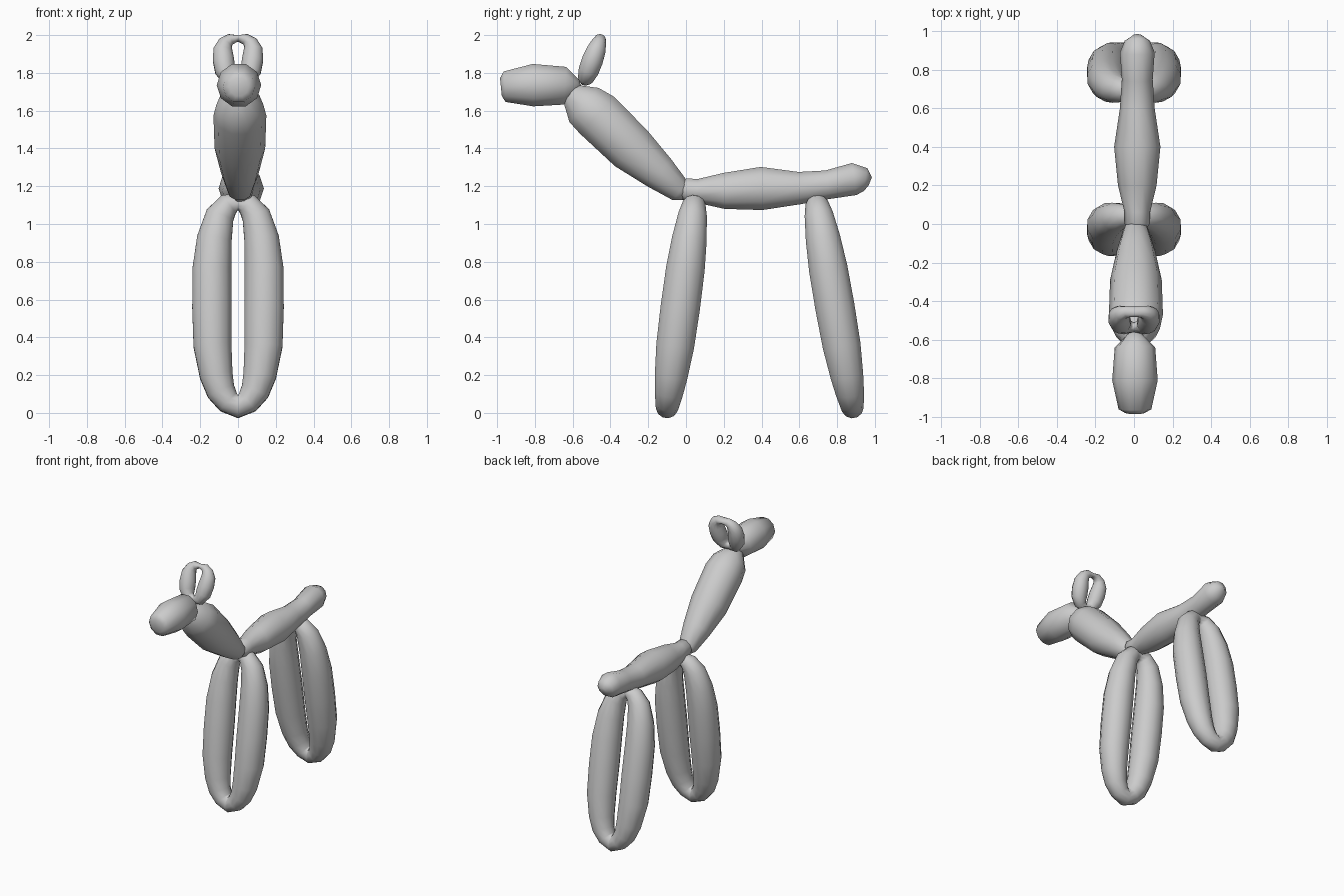
import bpy, bmesh, math
from mathutils import Vector

if "Cube" in bpy.data.objects:
    bpy.data.objects.remove(bpy.data.objects["Cube"])


def tube(name, pts, radii, normal, closed=False, sides=10):
    """Sweep a varying-radius ring along a planar path."""
    normal = Vector(normal).normalized()
    pts = [Vector(p) for p in pts]
    n = len(pts)
    bm = bmesh.new()
    rings = []
    for i, p in enumerate(pts):
        a = pts[(i - 1) % n] if closed or i else p
        b = pts[(i + 1) % n] if closed or i < n - 1 else p
        side = (b - a).normalized().cross(normal).normalized()
        ring = []
        for k in range(sides):
            t = 2 * math.pi * (k + 0.5) / sides
            r = radii[i]
            rs, rn = r if isinstance(r, tuple) else (r, r)
            ring.append(bm.verts.new(p + side * math.cos(t) * rs + normal * math.sin(t) * rn))
        rings.append(ring)
    for i in range(n if closed else n - 1):
        r0, r1 = rings[i], rings[(i + 1) % n]
        for k in range(sides):
            j = (k + 1) % sides
            bm.faces.new((r0[k], r0[j], r1[j], r1[k]))
    if not closed:
        bm.faces.new(rings[0])
        bm.faces.new(rings[-1])
    bmesh.ops.recalc_face_normals(bm, faces=bm.faces)
    me = bpy.data.meshes.new(name)
    bm.to_mesh(me)
    bm.free()
    for f in me.polygons:
        f.use_smooth = True
    ob = bpy.data.objects.new(name, me)
    bpy.context.collection.objects.link(ob)
    return ob


def balloon(name, stations, x):
    """Straight section: stations are (y, z, radius)."""
    return tube(name, [(x, y, z) for y, z, r in stations],
                [r for y, z, r in stations], (1, 0, 0))


def loop(name, half, bottom, top):
    """Folded loop: half is (x, fraction of height, radius), mirrored in x."""
    b, t = Vector((0, *bottom)), Vector((0, *top))
    full = half + [(-x, f, r) for x, f, r in half[-2:0:-1]]
    pts = [b.lerp(t, f) + Vector((x, 0, 0)) for x, f, r in full]
    return tube(name, pts, [r for x, f, r in full],
                (t - b).cross(Vector((1, 0, 0))), closed=True, sides=12)


# head
balloon("head", [(-.98, 1.725, .05), (-.96, 1.727, .085), (-.81, 1.735, .118),
                 (-.64, 1.732, .105), (-.585, 1.72, .05), (-.56, 1.70, .02)], .005)
# neck
balloon("neck", [(-.63, 1.72, .02), (-.605, 1.69, .065), (-.54, 1.63, .125),
                 (-.47, 1.575, .14), (-.29, 1.40, .134), (-.14, 1.27, .10),
                 (-.03, 1.175, .066), (.01, 1.15, .03)], .01)
# body with tail
balloon("body_and_tail", [(-.04, 1.18, .03), (0, 1.18, .065), (.06, 1.175, .066),
                          (.2, 1.175, .1), (.4, 1.188, .12), (.6, 1.19, .09),
                          (.75, 1.208, .08), (.89, 1.238, .09),
                          (.95, 1.235, .065), (.975, 1.225, .025)], .017)

# legs
leg = [(0, .032, .06), (.05, .055, .066), (.09, .105, .078), (.115, .18, .09),
       (.135, .32, .104), (.138, .5, .108), (.138, .68, .106), (.125, .82, .095),
       (.095, .93, .078), (.05, .98, .062), (0, .995, .045)]
loop("front_legs", leg, (-.105, -.005), (.045, 1.125))
loop("back_legs", leg, (.887, -.005), (.69, 1.125))

# ears
ear = [(0, .05, .025), (.045, .1, .042), (.068, .28, .056), (.077, .5, .058),
       (.08, .72, .052), (.066, .87, .04), (.04, .95, .03), (0, .97, (.015, .03))]
loop("ears", ear, (-.54, 1.745), (-.45, 1.99))
